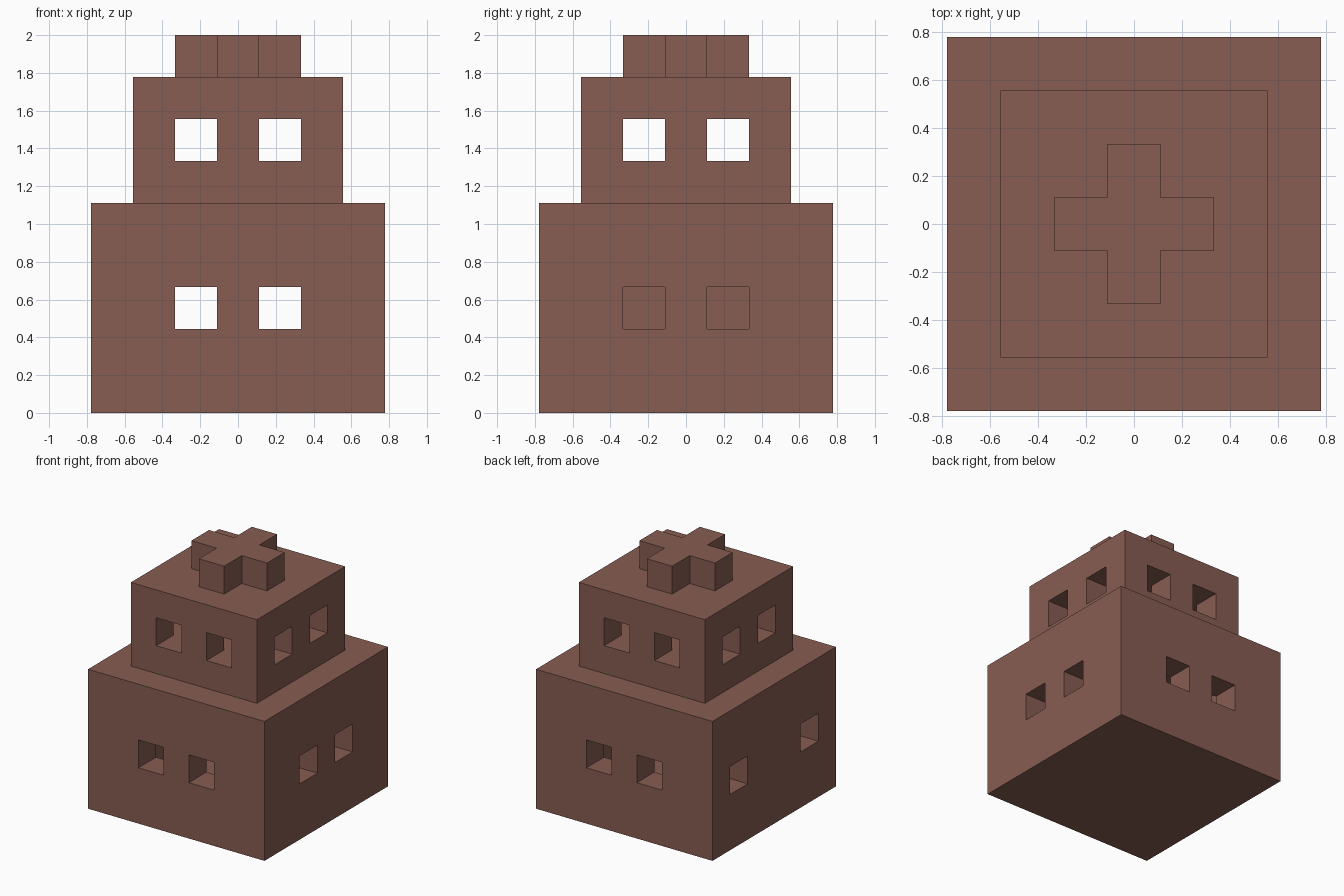
import bpy
import bmesh
import math
from itertools import product
from mathutils import Vector

cube = bpy.data.objects.get("Cube")
if cube:
    bpy.data.objects.remove(cube, do_unlink=True)

U = 2 / 9  # side of one building block

brick = bpy.data.materials.new("reddish brown")
brick.use_nodes = True
colour = (0.245, 0.109, 0.084, 1)
brick.diffuse_color = colour
bsdf = next(n for n in brick.node_tree.nodes if n.type == "BSDF_PRINCIPLED")
bsdf.inputs["Base Color"].default_value = colour
bsdf.inputs["Roughness"].default_value = 0.8


def box(xs, ys, zs):
    """Set of block cells filling three ranges."""
    return set(product(xs, ys, zs))


def build(name, cells):
    """Skin a set of block cells with one clean outer and inner surface."""
    bm = bmesh.new()
    for cell in cells:
        centre = Vector(cell) + Vector((0, 0, 0.5))
        for axis, sign in product(range(3), (-1, 1)):
            n = Vector((0, 0, 0))
            n[axis] = sign
            if tuple(int(c) for c in Vector(cell) + n) in cells:
                continue
            a = Vector((0, 0, 0))
            a[(axis + 1) % 3] = 0.5
            b = n.cross(a)
            mid = centre + n / 2
            corners = (mid + a + b, mid - a + b, mid - a - b, mid + a - b)
            bm.faces.new([bm.verts.new(p * U) for p in corners])
    bmesh.ops.remove_doubles(bm, verts=bm.verts[:], dist=U / 100)
    bmesh.ops.recalc_face_normals(bm, faces=bm.faces[:])
    bmesh.ops.dissolve_limit(bm, angle_limit=math.radians(1),
                             verts=bm.verts[:], edges=bm.edges[:])
    mesh = bpy.data.meshes.new(name)
    bm.to_mesh(mesh)
    bm.free()
    mesh.materials.append(brick)
    obj = bpy.data.objects.new(name, mesh)
    bpy.context.collection.objects.link(obj)
    return obj


def storey(name, half, bottom, height, right_offset):
    """Hollow storey with two windows in every wall."""
    span = range(-half, half + 1)
    inner = range(1 - half, half)
    cells = box(span, span, range(bottom, bottom + height))
    cells -= box(inner, inner, range(bottom + 1, bottom + height - 1))
    sill = bottom + height // 2
    for side in (-1, 1):
        cells -= {(side, -half, sill), (side, half, sill)}
        cells -= {(half, side, sill), (-half, side * right_offset, sill)}
    return build(name, cells)


# Lower storey: its right wall has the windows set further apart
storey("lower_storey", 3, 0, 5, 2)

# Upper storey
storey("upper_storey", 2, 5, 3, 1)

# Cross-shaped roof cap
arm = range(-1, 2)
build("roof_cross", box(arm, [0], [8]) | box([0], arm, [8]))
